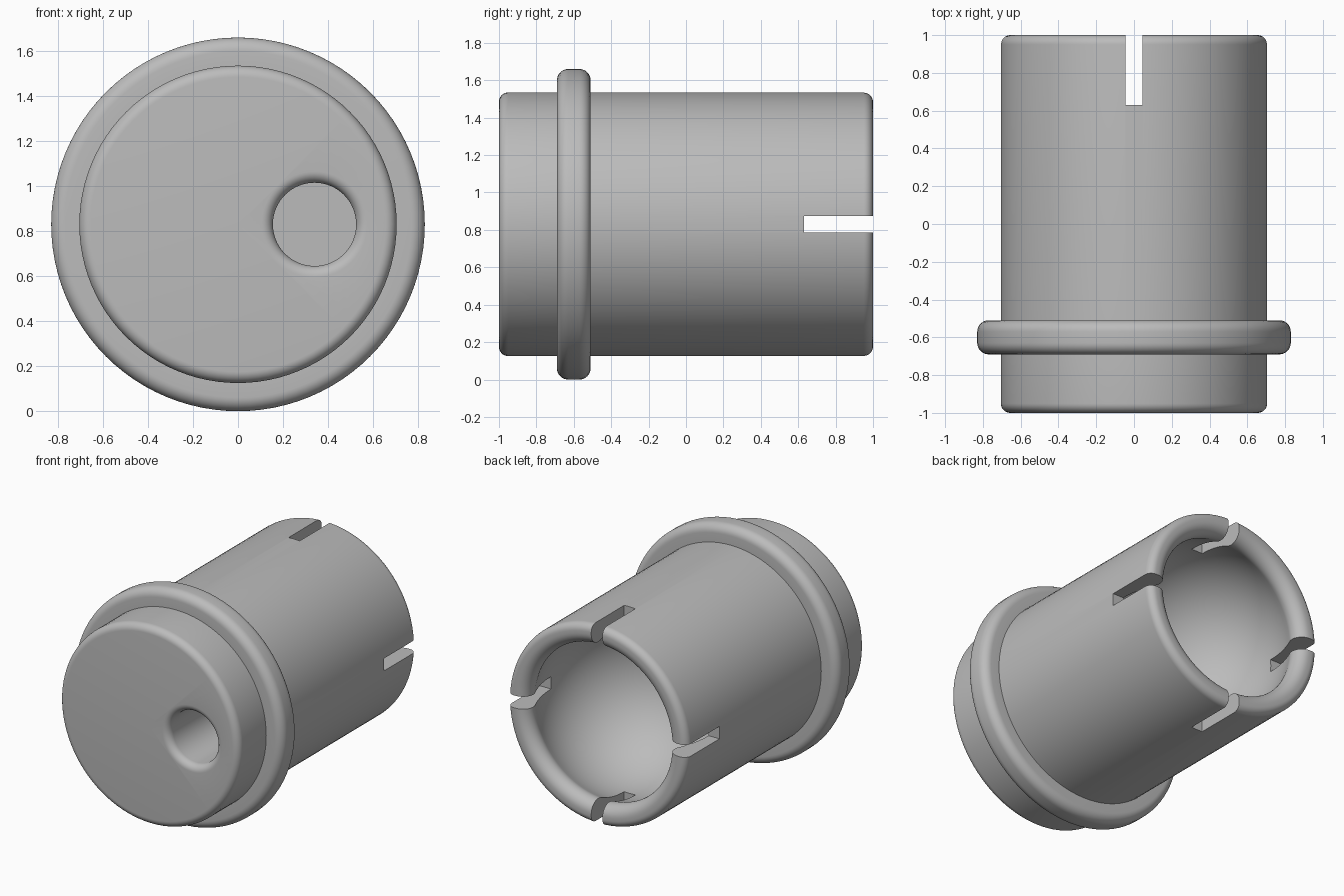
import bpy, bmesh
from math import radians, degrees, sin, cos, atan2, sqrt, pi
from mathutils import Matrix, Vector

cube = bpy.data.objects.get("Cube")
if cube:
    bpy.data.objects.remove(cube, do_unlink=True)

AXIS_Z = 0.83       # height of the turning axis
BODY_R = 0.705
SEGMENTS = 96

grey = bpy.data.materials.new("plain_grey")
grey.use_nodes = True
colour = (0.5, 0.5, 0.5, 1)
grey.diffuse_color = colour
grey.node_tree.nodes["Principled BSDF"].inputs["Base Color"].default_value = colour


def arc(r, y, radius, start, end, steps=8):
    """Points (radius, y) along an arc, angles in degrees."""
    angles = [radians(start + (end - start) * i / steps) for i in range(steps + 1)]
    return [(r + radius * cos(a), y + radius * sin(a)) for a in angles]


def add_object(name, bm):
    bmesh.ops.recalc_face_normals(bm, faces=bm.faces)
    mesh = bpy.data.meshes.new(name)
    bm.to_mesh(mesh)
    bm.free()
    mesh.materials.append(grey)
    obj = bpy.data.objects.new(name, mesh)
    bpy.context.collection.objects.link(obj)
    return obj


def lathe(name, profile, x=0.0, segments=SEGMENTS):
    """Turn a profile that starts and ends on the axis around y."""
    bm = bmesh.new()
    verts = [bm.verts.new((x + r, y, AXIS_Z)) for r, y in profile]
    edges = [bm.edges.new(pair) for pair in zip(verts, verts[1:])]
    bmesh.ops.spin(bm, geom=verts + edges, cent=(x, 0, AXIS_Z), axis=(0, 1, 0),
                   angle=2 * pi, steps=segments, use_merge=True)
    bmesh.ops.remove_doubles(bm, verts=bm.verts, dist=1e-5)
    return add_object(name, bm)


def box(name, size, centre):
    bm = bmesh.new()
    bmesh.ops.create_cube(bm, size=1, matrix=Matrix.Translation(Vector(centre))
                          @ Matrix.Diagonal((*size, 1)))
    return add_object(name, bm)


# Socket body: rounded front, collar, rounded lip and spherical cavity
ball_r, ball_y, lip = 0.62, 0.63, 0.08
lip_y = 1 - lip
lip_r = sqrt((ball_r + lip) ** 2 - (lip_y - ball_y) ** 2)
meet = degrees(atan2(lip_y - ball_y, lip_r))
edge, bead = 0.05, 0.06
profile = [(0, -1)]
profile += arc(BODY_R - edge, -1 + edge, edge, -90, 0)
profile += [(BODY_R, -0.69)]
profile += arc(0.83 - bead, -0.69 + bead, bead, -90, 0)
profile += arc(0.83 - bead, -0.51 - bead, bead, 0, 90)
profile += [(BODY_R, -0.51)]
profile += arc(BODY_R - edge, 1 - edge, edge, 0, 90)
profile += arc(lip_r, lip_y, lip, 90, 180 + meet, 12)
profile += arc(0, ball_y, ball_r, meet, -90, 32)[1:-1]
profile += [(0, ball_y - ball_r)]
socket = lathe("socket_body", profile)

# Off-centre blind hole with a flared mouth
hole_r, flare = 0.185, 0.05
hole = [(0, -0.3), (hole_r, -0.3)]
hole += arc(hole_r + flare, -1 + flare, flare, 180, 270)
hole += [(hole_r + flare, -1.1), (0, -1.1)]
cutters = [lathe("hole_cutter", hole, x=0.34, segments=64)]

# Crossed slots through the open end
slot_w, slot_len = 0.088, 0.47
for name, size in (("slot_cutter_wide", (2, slot_len, slot_w)),
                   ("slot_cutter_tall", (slot_w, slot_len, 2))):
    cutters.append(box(name, size, (0, 0.63 + slot_len / 2, AXIS_Z)))

bpy.ops.object.select_all(action="DESELECT")
bpy.context.view_layer.objects.active = socket
socket.select_set(True)
for cutter in cutters:
    cut = socket.modifiers.new(cutter.name, "BOOLEAN")
    cut.operation = "DIFFERENCE"
    cut.solver = "EXACT"
    cut.object = cutter
    bpy.ops.object.modifier_apply(modifier=cut.name)
    bpy.data.objects.remove(cutter, do_unlink=True)

bpy.ops.object.shade_smooth_by_angle(angle=radians(35))
